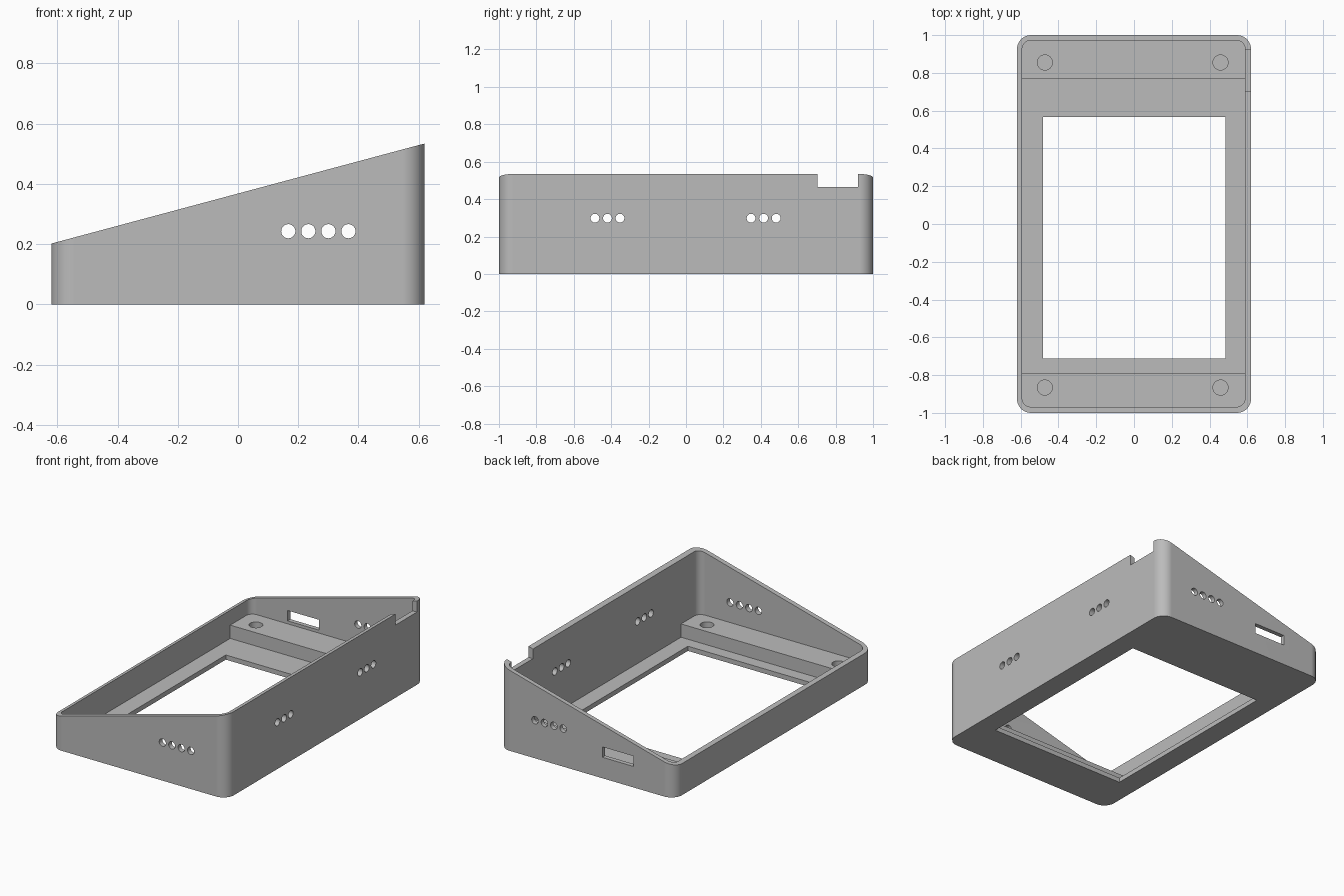
import bpy, bmesh, math
from mathutils import Matrix, Vector

default = bpy.data.objects.get("Cube")
if default:
    bpy.data.objects.remove(default, do_unlink=True)

grey = bpy.data.materials.new("plain grey")
grey.use_nodes = True
colour = (0.5, 0.5, 0.5, 1)
grey.diffuse_color = colour
grey.node_tree.nodes["Principled BSDF"].inputs["Base Color"].default_value = colour

FLOOR, LEDGE = 0.03, 0.115


def finish(name, bm):
    bmesh.ops.recalc_face_normals(bm, faces=bm.faces)
    mesh = bpy.data.meshes.new(name)
    bm.to_mesh(mesh)
    bm.free()
    mesh.materials.append(grey)
    obj = bpy.data.objects.new(name, mesh)
    bpy.context.collection.objects.link(obj)
    return obj


def box(name, lo, hi):
    bm = bmesh.new()
    bmesh.ops.create_cube(bm, size=1)
    lo, hi = Vector(lo), Vector(hi)
    for v in bm.verts:
        v.co = (lo + hi) / 2 + v.co * (hi - lo)
    return finish(name, bm)


def rod(name, centre, radius, length, axis):
    bm = bmesh.new()
    turn = {"X": Matrix.Rotation(math.pi / 2, 4, "Y"),
            "Y": Matrix.Rotation(math.pi / 2, 4, "X"),
            "Z": Matrix()}[axis]
    bmesh.ops.create_cone(bm, cap_ends=True, segments=32, radius1=radius, radius2=radius,
                          depth=length, matrix=Matrix.Translation(centre) @ turn)
    return finish(name, bm)


def rounded_prism(name, x0, x1, y0, y1, radius, bottom, top):
    """Upright prism with rounded corners; top gives the height at each x."""
    bm = bmesh.new()
    centres = [(x1 - radius, y1 - radius), (x0 + radius, y1 - radius),
               (x0 + radius, y0 + radius), (x1 - radius, y0 + radius)]
    steps = 10
    verts = []
    for corner, (cx, cy) in enumerate(centres):
        for i in range(steps + 1):
            a = (corner + i / steps) * math.pi / 2
            verts.append(bm.verts.new((cx + radius * math.cos(a),
                                       cy + radius * math.sin(a), bottom)))
    base = bm.faces.new(verts)
    raised = bmesh.ops.extrude_face_region(bm, geom=[base], use_keep_orig=True)["geom"]
    for v in raised:
        if isinstance(v, bmesh.types.BMVert):
            v.co.z = top(v.co.x)
    return finish(name, bm)


def cut(obj, cutter):
    mod = obj.modifiers.new("cut", "BOOLEAN")
    mod.operation = "DIFFERENCE"
    mod.solver = "EXACT"
    mod.object = cutter
    bpy.context.view_layer.update()
    graph = bpy.context.evaluated_depsgraph_get()
    mesh = bpy.data.meshes.new_from_object(obj.evaluated_get(graph))
    obj.modifiers.clear()
    obj.data = mesh
    bpy.data.objects.remove(cutter, do_unlink=True)


def smooth(obj):
    bpy.ops.object.select_all(action="DESELECT")
    obj.select_set(True)
    bpy.context.view_layer.objects.active = obj
    bpy.ops.object.shade_smooth_by_angle(angle=math.radians(30))
    obj.modifiers.new("even shading", "WEIGHTED_NORMAL").keep_sharp = True


# Wedge-shaped shell, hollowed above a thin floor
shell = rounded_prism("case_shell", -0.62, 0.62, -1, 1, 0.075, 0,
                      lambda x: 0.202 + (x + 0.62) * 0.268)
cut(shell, rounded_prism("cavity", -0.592, 0.588, -0.968, 0.972, 0.045, FLOOR, lambda x: 0.8))

# Screen opening in the floor
cut(shell, box("opening", (-0.483, -0.712, -0.1), (0.485, 0.567, 0.1)))

# Vent holes through the front and back walls
for i in range(4):
    cut(shell, rod("vent", (0.167 + i * 0.0665, 0, 0.243), 0.0235, 2.4, "Y"))

# Two groups of vent holes in the tall wall
for start in (-0.487, 0.348):
    for i in range(3):
        cut(shell, rod("vent", (0.62, start + i * 0.067, 0.298), 0.0235, 0.2, "X"))

# Notch in the tall rim and slot in the back wall
cut(shell, box("notch", (0.55, 0.704, 0.464), (0.7, 0.92, 0.7)))
cut(shell, box("slot", (-0.33, 0.9, 0.134), (-0.11, 1.1, 0.2)))
smooth(shell)

# Raised end ledges with blind screw holes
for name, y0, y1, hole_y in (("front_ledge", -0.973, -0.79, -0.866),
                             ("back_ledge", 0.767, 0.977, 0.855)):
    ledge = box(name, (-0.597, y0, FLOOR - 0.01), (0.593, y1, LEDGE))
    for hole_x in (-0.472, 0.458):
        cut(ledge, rod("screw_hole", (hole_x, hole_y, LEDGE), 0.04, 0.15, "Z"))
    smooth(ledge)
